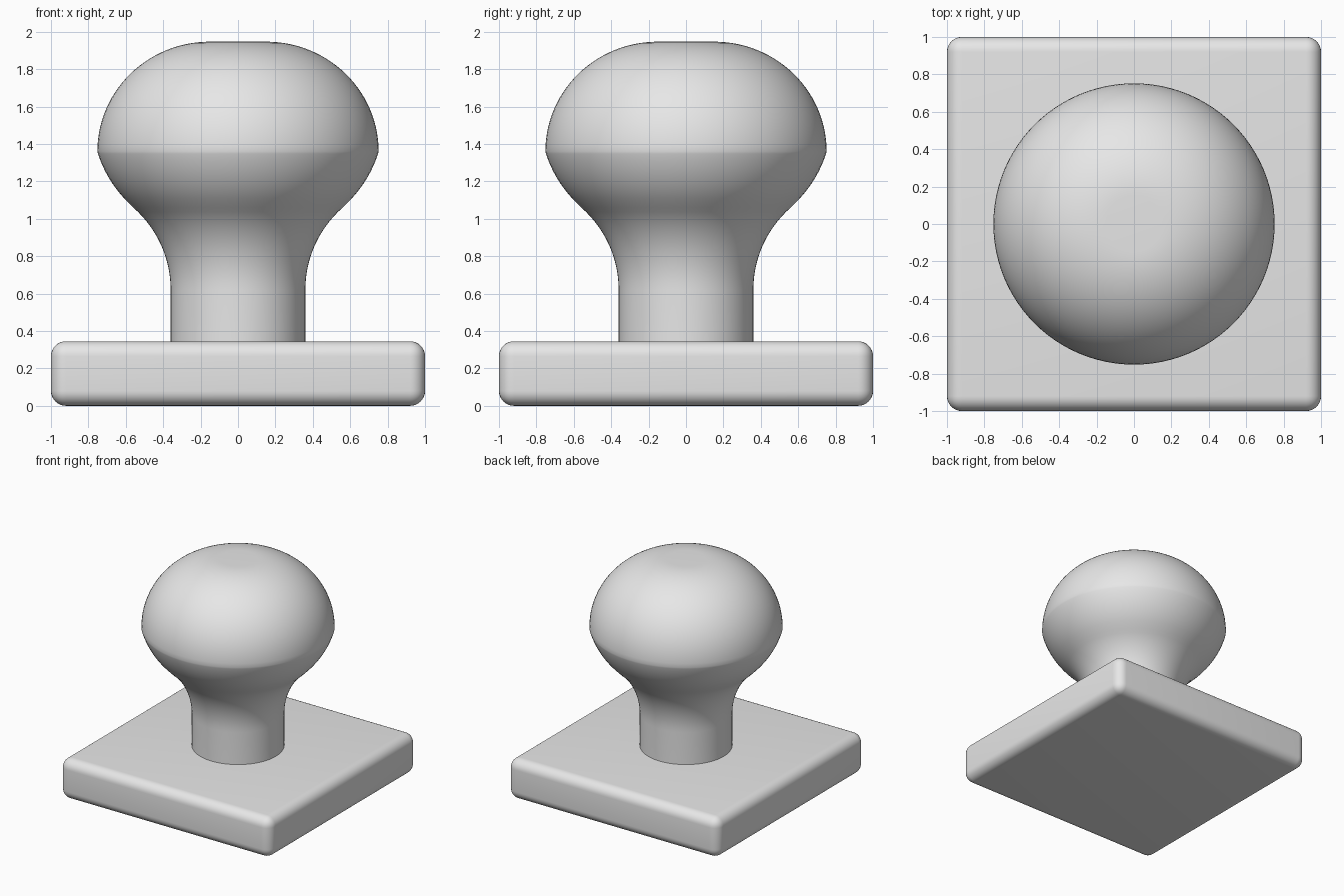
import bpy
import bmesh
from math import sin, cos, pi, radians

if "Cube" in bpy.data.objects:
    bpy.data.objects.remove(bpy.data.objects["Cube"])

grey = bpy.data.materials.new("light grey")
grey.use_nodes = True
colour = (0.8, 0.8, 0.8, 1)
grey.diffuse_color = colour
grey.node_tree.nodes["Principled BSDF"].inputs["Base Color"].default_value = colour


def add_object(name, bm):
    mesh = bpy.data.meshes.new(name)
    bmesh.ops.recalc_face_normals(bm, faces=bm.faces[:])
    bm.to_mesh(mesh)
    bm.free()
    mesh.materials.append(grey)
    obj = bpy.data.objects.new(name, mesh)
    bpy.context.collection.objects.link(obj)
    bpy.ops.object.select_all(action="DESELECT")
    obj.select_set(True)
    bpy.context.view_layer.objects.active = obj
    bpy.ops.object.shade_smooth_by_angle(angle=radians(30))
    return obj


def arc(cx, cz, rx, rz, start, end, steps):
    """Points along an elliptical arc, angles in degrees."""
    angles = [radians(start + (end - start) * i / steps) for i in range(steps + 1)]
    return [(cx + rx * cos(a), cz + rz * sin(a)) for a in angles]


# Square mounting plate with rounded edges
bm = bmesh.new()
bmesh.ops.create_cube(bm, size=2)
for v in bm.verts:
    v.co.z = 0.345 if v.co.z > 0 else 0
bmesh.ops.bevel(bm, geom=bm.edges[:], offset=0.08, offset_type="OFFSET",
                segments=8, profile=0.5, affect="EDGES")
add_object("base_plate", bm)

# Turned knob: straight neck, concave flare, convex underside, flat-topped dome
profile = [(0, 0.3), (0.36, 0.3)]
profile += arc(0.944, 0.62, 0.584, 0.584, 180, 131, 14)
profile += arc(0.14, 1.545, 0.64, 0.64, -49, -18, 10)[1:]
profile += arc(0.15, 1.36, 0.602, 0.587, 0, 90, 28)
profile += [(0, 1.947)]

bm = bmesh.new()
verts = [bm.verts.new((r, 0, z)) for r, z in profile]
edges = [bm.edges.new(pair) for pair in zip(verts, verts[1:])]
bmesh.ops.spin(bm, geom=verts + edges, cent=(0, 0, 0), axis=(0, 0, 1),
               angle=2 * pi, steps=96)
bmesh.ops.remove_doubles(bm, verts=bm.verts[:], dist=0.0005)
add_object("knob", bm)
